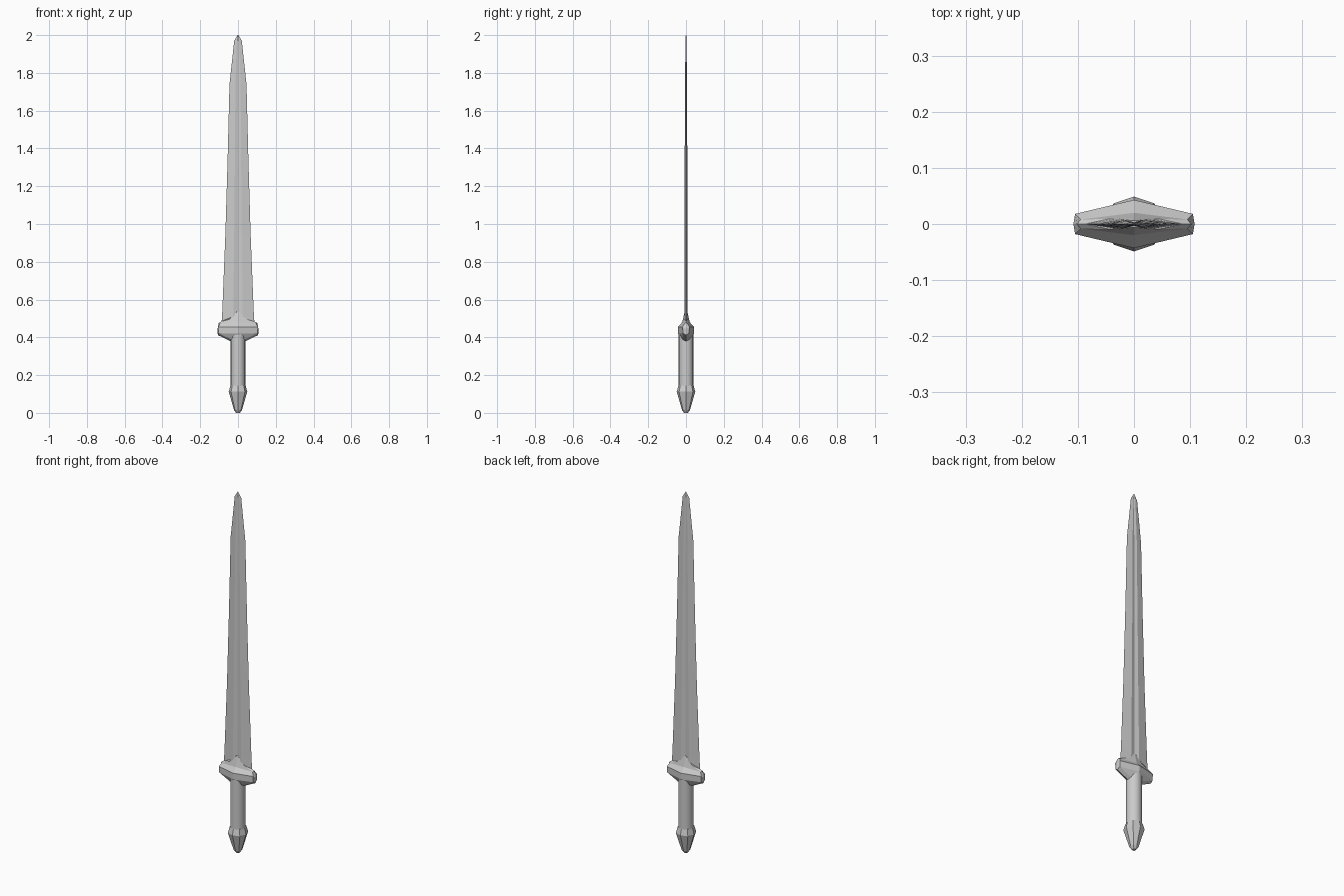
import bpy, bmesh, math

if "Cube" in bpy.data.objects:
    bpy.data.objects.remove(bpy.data.objects["Cube"])


def loft(name, rings, smooth=None):
    """Skin a closed solid through equal-length rings of points."""
    bm = bmesh.new()
    loops = [[bm.verts.new(p) for p in ring] for ring in rings]
    n = len(loops[0])
    for a, b in zip(loops, loops[1:]):
        for i in range(n):
            j = (i + 1) % n
            bm.faces.new((a[i], a[j], b[j], b[i]))
    bm.faces.new(loops[0][::-1])
    bm.faces.new(loops[-1])
    bmesh.ops.remove_doubles(bm, verts=bm.verts, dist=0.0001)
    bmesh.ops.recalc_face_normals(bm, faces=bm.faces)
    mesh = bpy.data.meshes.new(name)
    bm.to_mesh(mesh)
    bm.free()
    obj = bpy.data.objects.new(name, mesh)
    bpy.context.collection.objects.link(obj)
    if smooth:
        bpy.ops.object.select_all(action='DESELECT')
        obj.select_set(True)
        bpy.context.view_layer.objects.active = obj
        bpy.ops.object.shade_smooth_by_angle(angle=math.radians(smooth))
    return obj


def mirrored(end, shoulder, centre):
    """Eight-point ring from one quarter: end, shoulder and centre points."""
    (ex, ez), (sx, sy, sz), (cy, cz) = end, shoulder, centre
    return [(ex, 0, ez), (sx, sy, sz), (0, cy, cz), (-sx, sy, sz),
            (-ex, 0, ez), (-sx, -sy, sz), (0, -cy, cz), (sx, -sy, sz)]


def circle(radius, z, sides, diagonal=1.0):
    """Round ring; diagonal scales the odd corners."""
    return [(radius * (diagonal if i % 2 else 1) * math.cos(math.tau * i / sides),
             radius * (diagonal if i % 2 else 1) * math.sin(math.tau * i / sides), z)
            for i in range(sides)]


# Blade: thin tapering section with two ridges and a central groove
stations = [(0.46, 0.088, 0.010), (0.54, 0.083, 0.009), (0.94, 0.067, 0.008),
            (1.34, 0.055, 0.007), (1.74, 0.045, 0.005), (1.97, 0.02, 0.003),
            (1.99, 0.008, 0.002), (2.0, 0.002, 0.001)]
loft("blade", [mirrored((w, z), (w * 0.3, t, z), (t * 0.4, z))
               for z, w, t in stations])

# Guard: keeled underside, broad rim, and collar rising into the blade
loft("guard", [
    mirrored((0.04, 0.38), (0.034, 0.018, 0.388), (0.036, 0.412)),
    mirrored((0.107, 0.412), (0.104, 0.016, 0.422), (0.043, 0.42)),
    mirrored((0.108, 0.445), (0.105, 0.018, 0.455), (0.043, 0.455)),
    mirrored((0.102, 0.476), (0.095, 0.008, 0.474), (0.02, 0.48)),
    mirrored((0.087, 0.485), (0.045, 0.009, 0.495), (0.006, 0.54)),
])

# Grip
loft("grip", [circle(0.039, 0.12, 16), circle(0.039, 0.43, 16)], smooth=30)

# Pommel: faceted octagonal end
loft("pommel", [circle(r, z, 8, 1.06) for z, r in
                [(0.0, 0.010), (0.015, 0.021), (0.112, 0.049), (0.145, 0.040)]])
